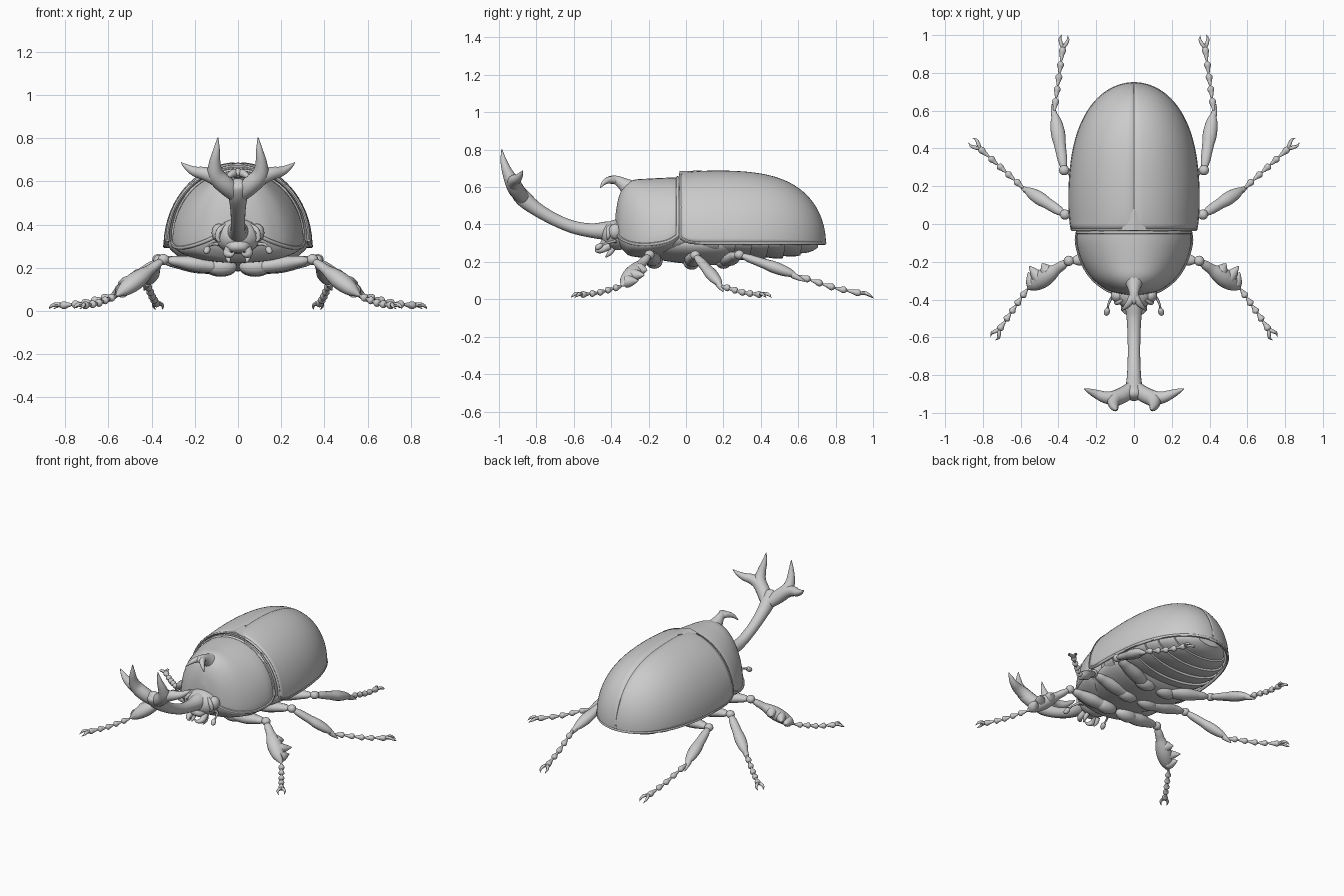
import bpy, bmesh, math
from mathutils import Vector

if "Cube" in bpy.data.objects:
    bpy.data.objects.remove(bpy.data.objects["Cube"])

PI = math.pi


def spline(pts, steps=5):
    """Catmull-Rom resampling of tuples of any length."""
    p = [pts[0]] + list(pts) + [pts[-1]]
    out = []
    for i in range(1, len(p) - 2):
        for s in range(steps):
            t = s / steps
            out.append([0.5 * (2 * b + (c - a) * t + (2 * a - 5 * b + 4 * c - d) * t * t
                               + (3 * b - a - 3 * c + d) * t ** 3)
                        for a, b, c, d in zip(*p[i - 1:i + 3])])
    return out + [list(pts[-1])]


def loft(name, rings, closed=True, caps=True, mirror=False, solid=0.0, angle=45):
    bm = bmesh.new()
    vs = [[bm.verts.new(c) for c in r] for r in rings]
    n = len(rings[0])
    for a, b in zip(vs, vs[1:]):
        for i in range(n if closed else n - 1):
            j = (i + 1) % n
            bm.faces.new((a[i], a[j], b[j], b[i]))
    if closed and caps:
        bm.faces.new(vs[0])
        bm.faces.new(vs[-1])
    bmesh.ops.remove_doubles(bm, verts=bm.verts, dist=1e-5)
    bmesh.ops.recalc_face_normals(bm, faces=bm.faces)
    return finish(name, bm, mirror, solid, angle)


def finish(name, bm, mirror=False, solid=0.0, angle=45):
    me = bpy.data.meshes.new(name)
    bm.to_mesh(me)
    bm.free()
    ob = bpy.data.objects.new(name, me)
    bpy.context.collection.objects.link(ob)
    bpy.ops.object.select_all(action='DESELECT')
    ob.select_set(True)
    bpy.context.view_layer.objects.active = ob
    bpy.ops.object.shade_smooth_by_angle(angle=math.radians(angle))
    if solid:
        m = ob.modifiers.new("thickness", 'SOLIDIFY')
        m.thickness, m.offset = solid, 0
    if mirror:
        ob.modifiers.new("mirror", 'MIRROR')
    return ob


def tube(name, pts, n=14, steps=5, flat=1.0, mirror=True):
    """Sweep a round section along (x, y, z, radius) points."""
    q = spline(pts, steps)
    c = [Vector(k[:3]) for k in q]
    side, rings = None, []
    for i, k in enumerate(q):
        t = (c[min(i + 1, len(c) - 1)] - c[max(i - 1, 0)]).normalized()
        if side is None:
            side = t.cross(Vector((0, 0, 1)))
            if side.length < 0.1:
                side = Vector((1, 0, 0))
        side = (side - t * side.dot(t)).normalized()
        up = side.cross(t)
        r = max(k[3], 0.001)
        rings.append([c[i] + side * r * math.cos(2 * PI * j / n)
                      + up * r * flat * math.sin(2 * PI * j / n) for j in range(n)])
    return loft(name, rings, mirror=mirror)


def oval(y, w, z, h, d, n=48):
    """Cross-section with separate upper height h and lower depth d."""
    return [(w * math.cos(2 * PI * i / n), y,
             z + (h if i < n / 2 else d) * math.sin(2 * PI * i / n)) for i in range(n)]


def ball(name, c, s, mirror=False):
    bm = bmesh.new()
    bmesh.ops.create_uvsphere(bm, u_segments=24, v_segments=14, radius=1)
    for v in bm.verts:
        v.co = Vector(c) + Vector(a * b for a, b in zip(v.co, s))
    return finish(name, bm, mirror)


# wing cases: one half dome, mirrored across the seam
def wing(t):
    f = 1 - 0.045 * math.exp(-10 * t)
    w = 0.342 * f * math.sqrt(max(0, 1 - t ** 3.2))
    h = 0.385 * f * math.sqrt(max(0, 1 - t ** 4.1))
    return -0.03 + 0.772 * t, w, 0.30 + 0.03 * math.exp(-25 * t), h - 0.03 * math.exp(-25 * t)


ts = [math.sin(PI / 2 * i / 40) for i in range(41)]
rings = []
for t in ts:
    y, w, z, h = wing(t)
    rings.append([(max(w * math.cos(a), 0.0025), y, z + h * math.sin(a) - 0.008 * (j == 24) * (h > .02))
                  for j, a in enumerate(PI / 2 * k / 24 for k in range(25))])
loft("wing_case", rings, closed=False, mirror=True, solid=0.012)
tube("wing_case_rim", [(w, y, z, 0.009) for y, w, z, h in map(wing, ts)], n=8, steps=1)
y0, w0, z0, h0 = wing(0)
tube("wing_case_front_rim", [(w0 * math.cos(a), y0, z0 + h0 * math.sin(a), 0.008)
                             for a in (PI / 2 * k / 16 for k in range(17))], n=8, steps=1)

# small triangular plate between the wing cases
bm = bmesh.new()
vs = [bm.verts.new(v) for v in ((-.072, -.035, .667), (.072, -.035, .667), (0, .085, .688), (0, -.035, .686),
                                (-.072, -.035, .63), (.072, -.035, .63), (0, .085, .65))]
for f in ((0, 3, 2), (3, 1, 2), (0, 4, 5, 1, 3), (1, 5, 6, 2), (2, 6, 4, 0), (4, 6, 5)):
    bm.faces.new([vs[i] for i in f])
bmesh.ops.recalc_face_normals(bm, faces=bm.faces)
finish("scutellum", bm, angle=10)

# thorax shield: y, half width, base z, height
shield = [(-.04, .298, .345, .305), (-.1, .304, .31, .34), (-.2, .276, .293, .352), (-.28, .228, .298, .34),
          (-.33, .172, .315, .29), (-.36, .115, .34, .205), (-.376, .03, .39, .07)]
sh = spline(shield, 5)
loft("thorax_shield", [oval(y, w, z, h, -min(.07, w * .35) * -1) for y, w, z, h in sh])
tube("shield_rim", [(w, y, z, .009) for y, w, z, h in sh[:-3]], n=8, steps=1)
tube("shield_back_rim", [(.3 * math.cos(a), -.045, .345 + .305 * math.sin(a), .009)
                         for a in (PI * k / 32 for k in range(33))], n=8, steps=1, mirror=False)

# inner body, chest and ringed abdomen
loft("waist", [oval(y, .285, .33, .315, .11) for y in (-.08, .03)])
loft("chest", [oval(y, w, .3, .05, d) for y, w, d in spline(
    [(-.3, .06, .03), (-.22, .17, .07), (-.08, .25, .1), (.08, .3, .115), (.22, .3, .11), (.3, .24, .06)])])
rings = []
for s in range(7):
    for k in range(5):
        t = 0.12 + 0.86 * (s + k / 4.01) / 7
        y, w, z, h = wing(t)
        g = 0.91 + 0.045 * math.sin(PI / 2 * k / 4)
        y = y - 0.02
        ring = oval(y, w * g, .31, .06, (.118 - .03 * (1 - g) / .09) * math.sqrt(1 - t ** 5))
        # rings sweep backwards toward the sides
        rings.append([(x, yy + (0.06 * (1 - t) * (x / max(w, .01)) ** 2), zz) for x, yy, zz in ring])
loft("abdomen", rings, angle=30)

# head, eyes and mouthparts
ball("head", (0, -.365, .345), (.105, .09, .082))
tube("muzzle", [(0, -.38, .33, .075), (0, -.42, .305, .06), (0, -.445, .285, .035), (0, -.45, .28, .002)],
     flat=.6, mirror=False)
ball("eye", (.088, -.378, .362), (.034, .036, .042), True)
tube("eye_ridge", [(.06, -.4, .4, .006), (.085, -.415, .375, .013), (.095, -.415, .34, .012), (.085, -.42, .32, .004)], n=8)
tube("mandible", [(.045, -.41, .285, .02), (.05, -.45, .265, .018), (.03, -.475, .26, .011), (.015, -.485, .275, .002)], n=10)
tube("palp", [(.04, -.39, .27, .014), (.045, -.41, .245, .013), (.04, -.43, .225, .003)], n=10)
tube("antenna", [(.085, -.375, .31, .009), (.115, -.385, .31, .008), (.135, -.425, .3, .006), (.14, -.45, .29, .006)], n=8)
tube("antenna_club", [(.138, -.443, .295, .003), (.141, -.455, .288, .014), (.146, -.475, .275, .014), (.148, -.485, .268, .002)], n=10)

# long head horn with double-forked tip
tube("head_horn", [(0, -.36, .35, .07), (0, -.42, .365, .052), (0, -.5, .367, .039), (0, -.6, .385, .034), (0, -.7, .425, .033),
                   (0, -.8, .483, .037), (0, -.87, .54, .044), (0, -.91, .59, .035), (0, -.92, .6, .002)],
     n=20, mirror=False)
tube("horn_inner_prong", [(0, -.86, .53, .034), (.05, -.9, .575, .042), (.1, -.928, .625, .04), (.108, -.955, .68, .028),
                          (.1, -.975, .74, .017), (.093, -.985, .803, .002)], n=16)
tube("horn_outer_prong", [(.04, -.89, .565, .036), (.1, -.918, .615, .038), (.15, -.918, .635, .032), (.2, -.9, .646, .023),
                          (.235, -.885, .665, .014), (.264, -.873, .687, .002)], n=16)

# short forked horn on the shield
tube("shield_horn", [(0, -.21, .54, .1), (0, -.28, .575, .068), (0, -.33, .612, .038), (0, -.37, .636, .025),
                     (0, -.41, .638, .02), (0, -.425, .63, .002)], mirror=False)
tube("shield_horn_prong", [(0, -.37, .636, .022), (.02, -.41, .638, .019), (.045, -.44, .622, .012), (.068, -.458, .595, .002)], n=10)


# legs
def spindle(name, a, b, radii, flat=1.0):
    a, b = Vector(a), Vector(b)
    n = len(radii) - 1
    tube(name, [(*a.lerp(b, i / n), r) for i, r in enumerate(radii)], flat=flat, n=16, steps=4)


def leg(tag, hip, knee, ankle, toe, wide):
    hip, knee, ankle, toe = map(Vector, (hip, knee, ankle, toe))
    ball(tag + "_coxa", hip + Vector((.01, 0, .005)), (.075, .045, .042), True)
    spindle(tag + "_femur", hip, knee, (.015, .036, .043, .046, .042, .034, .026, .002), .8)
    ball(tag + "_knee", knee, (.027, .027, .025), True)
    spindle(tag + "_tibia", knee, ankle, (.012, .024, .028, wide * .85, wide, wide * .95, wide * .7, .004), .85)
    # five foot segments, level near the end
    ground = Vector((toe.x, toe.y, .022))
    mid = ankle.lerp(ground, .5) - Vector((0, 0, .012))
    path = [ankle.lerp(mid, t * 2) if t < .5 else mid.lerp(ground, t * 2 - 1) for t in (0, .18, .35, .52, .69, .9)]
    for i in range(5):
        spindle(f"{tag}_foot_{i + 1}", path[i], path[i + 1], (.005, .009, .012, .017, .017, .004))
    d = (ground - mid).normalized()
    s = d.cross(Vector((0, 0, 1)))
    for k in (-1, 1):
        pts = [path[5] - d * .01, path[5] + d * .015 + s * k * .014 + Vector((0, 0, .006)),
               ground + s * k * .022, ground + d * .02 + s * k * .016 - Vector((0, 0, .012))]
        tube(f"{tag}_claw_{'ab'[k > 0]}", [(*p, r) for p, r in zip(pts, (.01, .01, .007, .001))], n=8, steps=3)


leg("front_leg", (.07, -.17, .2), (.345, -.195, .238), (.565, -.345, .07), (.735, -.59, .02), .048)
leg("middle_leg", (.07, .03, .195), (.365, .05, .235), (.585, .19, .07), (.85, .43, .02), .035)
leg("hind_leg", (.07, .2, .2), (.37, .285, .238), (.422, .6, .125), (.37, .98, .02), .037)

# front tibia teeth and end spurs
for i, (a, b) in enumerate((((.5, -.29, .13), (.555, -.222, .13)), ((.46, -.25, .16), (.487, -.208, .155)),
                            ((.535, -.32, .095), (.56, -.255, .1)))):
    spindle(f"front_tibia_tooth_{i + 1}", a, b, (.034, .03, .018, .002))
for tag, a, b in (("middle", (.565, .175, .08), (.605, .2, .04)), ("hind", (.42, .57, .13), (.435, .635, .095))):
    spindle(tag + "_tibia_spur", a, b, (.018, .015, .009, .002))
